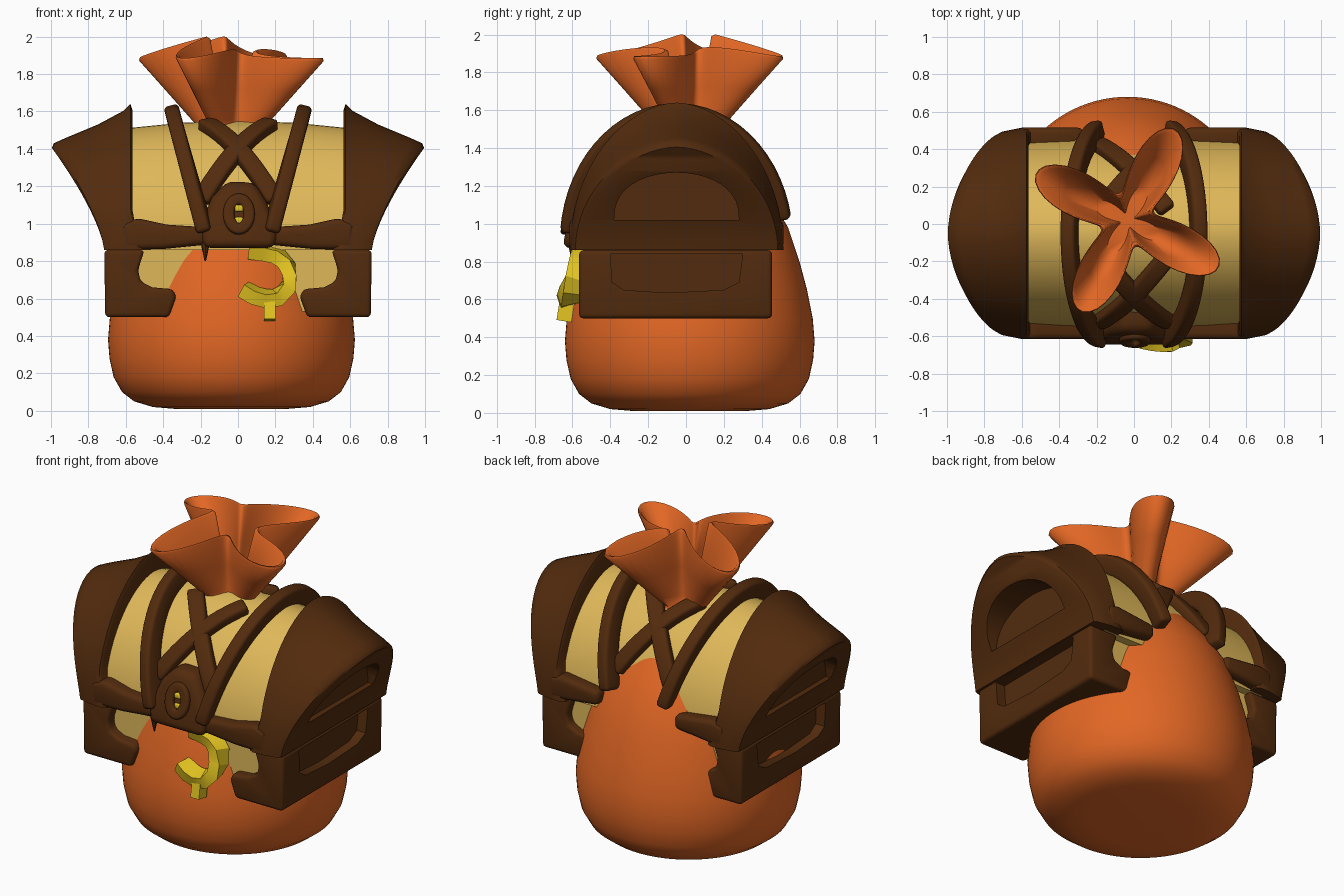
import bpy, bmesh
from math import sin, cos, pi, radians
from mathutils import Vector

if "Cube" in bpy.data.objects:
    bpy.data.objects.remove(bpy.data.objects["Cube"])


def material(name, rgb):
    m = bpy.data.materials.new(name)
    m.diffuse_color = (*rgb, 1)
    m.use_nodes = True
    m.node_tree.nodes["Principled BSDF"].inputs["Base Color"].default_value = m.diffuse_color
    return m


ORANGE = material("orange_cloth", (.76, .135, .018))
BROWN = material("brown_wood", (.085, .024, .004))
TAN = material("tan_panel", (.74, .48, .10))
GOLD = material("gold", (.78, .56, .015))


def add(name, verts, faces, mat, bevel=0, cutter=None, angle=40):
    """Make a mesh object, bake its bevel and cut, and smooth it by angle."""
    me = bpy.data.meshes.new(name)
    bm = bmesh.new()
    vs = [bm.verts.new(v) for v in verts]
    for f in faces:
        bm.faces.new([vs[i] for i in f])
    bmesh.ops.recalc_face_normals(bm, faces=bm.faces)
    bm.to_mesh(me)
    bm.free()
    ob = bpy.data.objects.new(name, me)
    bpy.context.collection.objects.link(ob)
    if bevel:
        b = ob.modifiers.new("bevel", 'BEVEL')
        b.width, b.segments, b.limit_method = bevel, 3, 'ANGLE'
    if cutter:
        c = ob.modifiers.new("recess", 'BOOLEAN')
        c.operation, c.object, c.solver = 'DIFFERENCE', cutter, 'EXACT'
    if bevel or cutter:
        dg = bpy.context.evaluated_depsgraph_get()
        baked = bpy.data.meshes.new_from_object(ob.evaluated_get(dg))
        ob.modifiers.clear()
        ob.data = me = baked
    me.materials.clear()
    me.materials.append(mat)
    me.polygons.foreach_set("use_smooth", [True] * len(me.polygons))
    me.set_sharp_from_angle(angle=radians(angle))
    if cutter:
        bpy.data.objects.remove(cutter)
    return ob


def loft(name, rings, mat, strip_caps=False, **kw):
    """Bridge closed rings; caps are n-gons or strips across an arch."""
    n = len(rings[0])
    faces = [(k * n + i, k * n + (i + 1) % n, (k + 1) * n + (i + 1) % n, (k + 1) * n + i)
             for k in range(len(rings) - 1) for i in range(n)]
    for o in (0, (len(rings) - 1) * n):
        if strip_caps:
            for i in range(n // 2):
                q = (o + i, o + i + 1, o + n - 2 - i, o + n - 1 - i)
                faces.append(tuple(dict.fromkeys(q)))
        else:
            faces.append(tuple(range(o, o + n)))
    return add(name, [v for r in rings for v in r], [f for f in faces if len(f) > 2], mat, **kw)


def prism(name, outline, a, b, mat, axis='y', **kw):
    def put(d, p):
        return (p[0], d, p[1]) if axis == 'y' else (d, p[0], p[1])
    return loft(name, [[put(d, p) for p in outline] for d in (a, b)], mat, **kw)


def sweep(name, pts, normals, width, depth, mat, **kw):
    """Run a rectangular section along a path."""
    rings = []
    for i, p in enumerate(pts):
        p = Vector(p)
        t = (Vector(pts[min(i + 1, len(pts) - 1)]) - Vector(pts[max(i - 1, 0)])).normalized()
        n = Vector(normals[i])
        n = (n - t * n.dot(t)).normalized()
        s = t.cross(n)
        rings.append([p + s * width / 2 * a + n * depth / 2 * b
                      for a, b in ((-1, -1), (1, -1), (1, 1), (-1, 1))])
    return loft(name, rings, mat, **kw)


def rect(x0, x1, z0, z1):
    return [(x0, z0), (x1, z0), (x1, z1), (x0, z1)]


# Bag: round body, pinched neck, four-lobed open mouth and inner wall
# each row: valley z, tip z, valley radius, tip radius
BX, BY, SEG = -.035, .02, 96
body = [(.01, .3), (.02, .42), (.05, .52), (.1, .585), (.18, .63), (.28, .652), (.38, .66),
        (.5, .65), (.65, .62), (.8, .58), (.98, .52), (1.13, .43), (1.28, .31), (1.4, .19)]
rows = [(z, z, r, r) for z, r in body]
rows += [(1.48, 1.48, .12, .16), (1.56, 1.55, .115, .23), (1.76, 1.71, .13, .39),
         (1.985, 1.87, .15, .55), (2.0, 1.885, .14, .545), (1.99, 1.88, .12, .52),
         (1.78, 1.73, .08, .37), (1.6, 1.6, .04, .2)]
rings = []
for zv, zt, rv, rt in rows:
    ring = []
    for i in range(SEG):
        a = 2 * pi * i / SEG
        k = ((1 + cos(4 * (a - radians(62.5)))) / 2) ** 1.3
        r = rv + (rt - rv) * k
        # the rim dips on the front right
        lift = (zv - zt) * (1 - max(0, cos(a - radians(332))))
        ring.append((BX + r * cos(a), BY + r * sin(a), zt + lift * (1 - k)))
    rings.append(ring)
loft("money_bag", rings, ORANGE, angle=60)

# Chest lid arch
CY, N = -.05, 33
TS = [pi * i / (N - 1) for i in range(N)]


def arch(x, w, h, flare=0, z0=.86, foot=0):
    side = 1 if x > 0 else -1
    return [(x + side * (flare * max(sin(t), 0) ** 1.4 - foot * max(0, 1 - 4 * sin(t))),
             CY - w * cos(t) * abs(cos(t)) ** .1, z0 + h * sin(t)) for t in TS]


loft("lid_panel", [arch(-.6, .5, .65), arch(-.3, .505, .68), arch(0, .505, .69), arch(.3, .505, .68),
                   arch(.6, .5, .65)], TAN, strip_caps=True)
prism("base_panel", rect(-.62, .62, .53, .9), -.5, .4, TAN)

for s, side in ((1, "right"), (-1, "left")):
    # Flared lid end with half-round recess
    window = [(CY + .33 * cos(a), 1.02 + .25 * max(sin(a), 0) ** .8) for a in [pi * i / 20 for i in range(21)]]
    cut = prism("cutter", window, s * .73, s * 1.2, BROWN, 'x')
    cut.hide_render = True
    loft("lid_end_" + side,
         [arch(s * .565, .55, .75, foot=.06), arch(s * .575, .565, .78, foot=.04), arch(s * .6, .565, .745, .01),
          arch(s * .65, .555, .67, .1), arch(s * .7, .545, .595, .23), arch(s * .715, .535, .57, .27),
          arch(s * .715, .515, .545, .28)],
         BROWN, strip_caps=True, cutter=cut, angle=50)

    # Base end with hooked feet and side recess
    foot = [(.715, .86), (.71, .5), (.37, .5), (.33, .61), (.35, .65), (.46, .66), (.52, .69),
            (.535, .75), (.5, .86)]
    cut = prism("cutter", [(-.4, .84), (-.39, .69), (-.33, .65), (-.1, .635), (.2, .65), (.28, .69), (.3, .84)],
                s * .65, s * .9, BROWN, 'x')
    cut.hide_render = True
    prism("base_end_" + side, [(s * x, z) for x, z in foot], -.565, .455, BROWN, bevel=.025, cutter=cut)

    # Lid rim bands, front and back
    band = [(s * .62, .86), (s * .62, 1.0), (s * .54, 1.03), (s * .38, .995), (s * .15, .98),
            (s * .15, .89), (s * .4, .865)]
    prism("front_band_" + side, band, -.615, -.48, BROWN, bevel=.03)
    back = [(s * .62, .86), (s * .62, 1.0), (s * .54, 1.02), (s * .27, .99), (s * .27, .9)]
    prism("back_band_" + side, back, .4, .515, BROWN, bevel=.03)

    # Bowed rib over the lid
    ts = [.08 + (pi - .26) * i / 28 for i in range(29)]
    sweep("lid_rib_" + side,
          [(s * (.16 + .185 * sin(t)), CY - .555 * cos(t), .9 + .675 * sin(t)) for t in ts],
          [(s * .25, -cos(t), sin(t)) for t in ts], .08, .12, BROWN, bevel=.022)

    # Crossing straps, front and back
    for d, face in ((-1, "front"), (1, "back")):
        ts = [.38 + .95 * i / 12 for i in range(13)]
        sweep("cross_strap_%s_%s" % (face, side),
              [(s * (.2 - .38 * i / 12), CY + d * .515 * cos(t), .87 + .685 * sin(t)) for i, t in enumerate(ts)],
              [(0, d * cos(t), sin(t)) for t in ts], .1, .07, BROWN, bevel=.02)

# Lock plate, leaning back with the lid
lock = prism("lock_plate", [(-.19, .87), (.2, .87), (.215, .97), (.15, 1.12), (.09, 1.22), (-.06, 1.225),
                            (-.14, 1.14), (-.2, .99)], -.655, -.48, BROWN, bevel=.045)
for v in lock.data.vertices:
    v.co.y += .22 * (v.co.z - .87)

# Keyhole with raised ring
circ = [2 * pi * i / 24 for i in range(27)]
sweep("keyhole_ring", [(.005 + .055 * cos(a), -.61 + .02 * sin(a), 1.05 + .08 * sin(a)) for a in circ],
      [(0, -1, .22)] * 27, .06, .06, BROWN, bevel=.015)
for name, z in (("upper", 1.065), ("lower", 1.0)):
    prism("keyhole_" + name, rect(-.018, .028, z, z + .035), -.628, -.56, GOLD, bevel=.01)

# Gold hook hanging below the lock, top sunk into the bag
path = [(.06, .86), (.14, .85), (.21, .83), (.26, .78), (.275, .71), (.26, .65), (.21, .605), (.15, .6),
        (.09, .615), (.03, .65)]
sweep("gold_hook", [(x, -.625 + .33 * (z - .6), z) for x, z in path], [(0, -1, -.33)] * len(path),
      .075, .1, GOLD, angle=30)
sweep("hook_stem", [(.17, -.625, .61), (.17, -.645, .485)], [(0, -1, -.3)] * 2, .06, .08, GOLD)

# Small spike under the rim
loft("rim_spike", [[(-.175 + r * cos(a), -.6 + r * sin(a), z) for a in [pi * i / 4 for i in range(8)]]
                   for z, r in ((.9, .025), (.8, .004))], BROWN)
